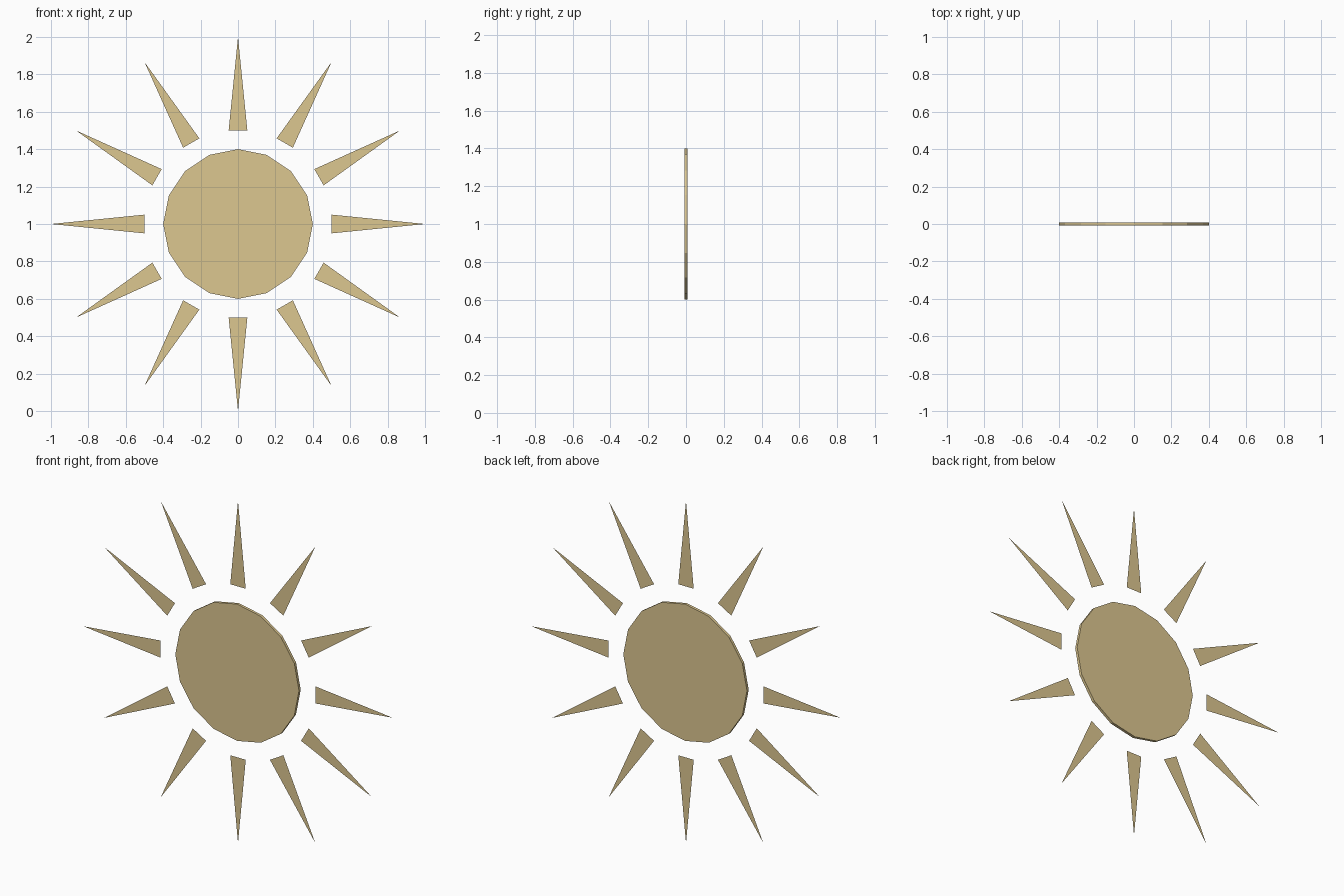
import bpy
from math import pi
from mathutils import Matrix

if "Cube" in bpy.data.objects:
    bpy.data.objects.remove(bpy.data.objects["Cube"])

CENTRE_Z = 1.0

gold = bpy.data.materials.new("gold")
gold.diffuse_color = (0.72, 0.57, 0.28, 1)
gold.use_nodes = True
gold.node_tree.nodes["Principled BSDF"].inputs["Base Color"].default_value = gold.diffuse_color

# Sun disc: thin 16-sided plate standing upright, facing the front
bpy.ops.mesh.primitive_cylinder_add(vertices=16, radius=0.4, depth=0.016,
                                    location=(0, 0, CENTRE_Z), rotation=(pi / 2, 0, 0))
disc = bpy.context.object
disc.name = "sun_disc"
disc.data.materials.append(gold)

# Ray: one flat triangle pointing up, shared by all twelve rays
ray_mesh = bpy.data.meshes.new("ray")
ray_mesh.from_pydata([(-0.05, 0, 0.5), (0.05, 0, 0.5), (0, 0, 1.0)], [], [(0, 1, 2)])
ray_mesh.materials.append(gold)

# Twelve rays evenly spaced around the disc
for i in range(12):
    ray = bpy.data.objects.new(f"ray_{i + 1}", ray_mesh)
    ray.matrix_world = Matrix.Translation((0, 0, CENTRE_Z)) @ Matrix.Rotation(i * pi / 6, 4, 'Y')
    bpy.context.collection.objects.link(ray)
